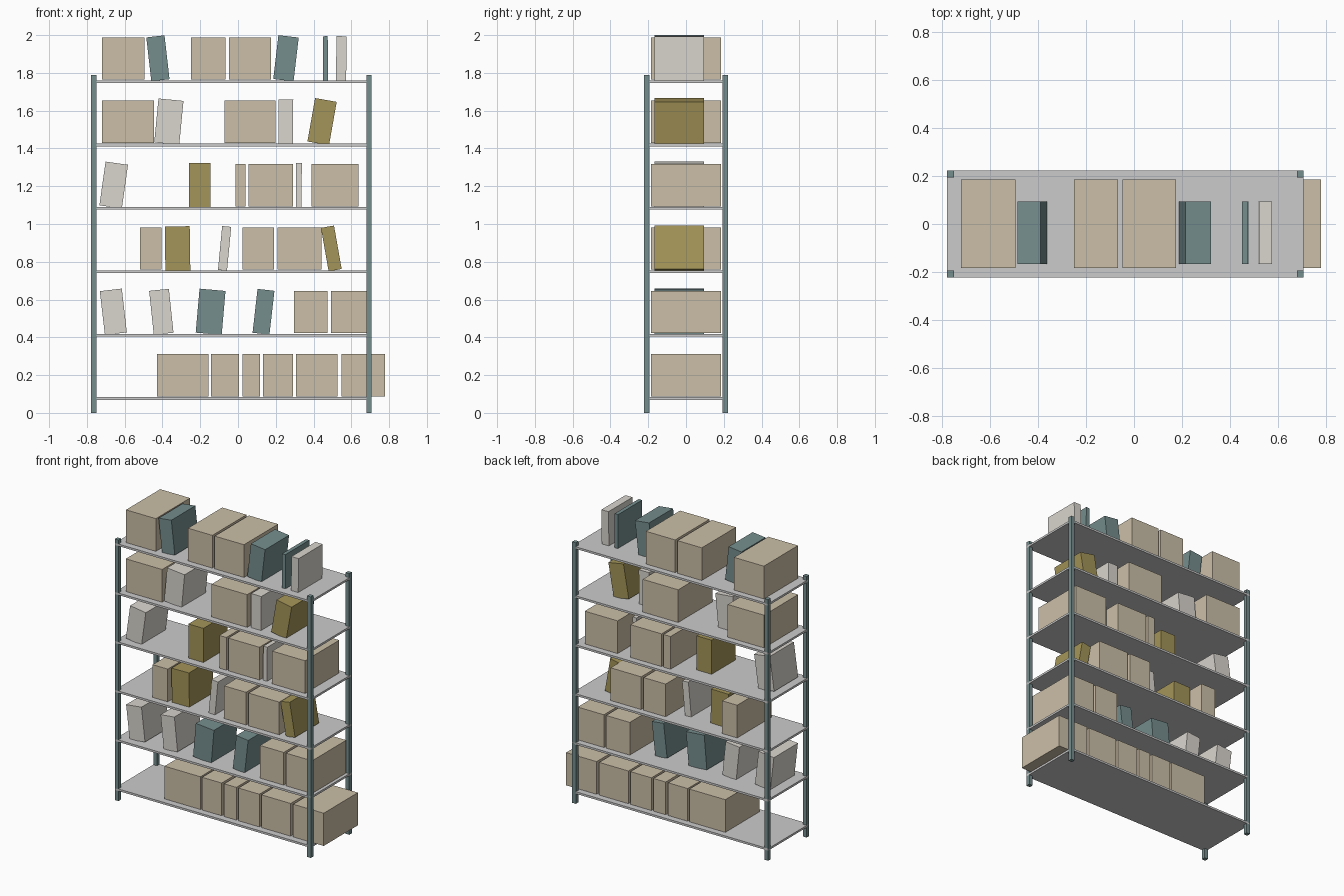
import bpy
from math import radians

if "Cube" in bpy.data.objects:
    bpy.data.objects.remove(bpy.data.objects["Cube"])


def material(name, rgb):
    m = bpy.data.materials.new(name)
    m.diffuse_color = (*rgb, 1)
    m.use_nodes = True
    m.node_tree.nodes["Principled BSDF"].inputs["Base Color"].default_value = m.diffuse_color
    return m


MATS = {
    "steel": material("steel", (0.18, 0.27, 0.27)),
    "carton": material("carton", (0.60, 0.52, 0.39)),
    "teal": material("teal", (0.18, 0.27, 0.27)),
    "olive": material("olive", (0.37, 0.30, 0.10)),
    "pale": material("pale", (0.70, 0.67, 0.62)),
}


def block(name, centre, size, mat=None, tilt=0):
    bpy.ops.mesh.primitive_cube_add(size=1, location=centre,
                                    rotation=(0, radians(tilt), 0))
    ob = bpy.context.object
    ob.name = name
    ob.scale = size
    if mat:
        ob.data.materials.append(MATS[mat])
    return ob


X0, X1, DEPTH = -0.778, 0.707, 0.444
POST, POST_H = 0.028, 1.788
SHELF_T, FIRST_TOP, STEP = 0.014, 0.083, 0.3355

# Corner posts
for side, x in (("left", X0 + POST / 2), ("right", X1 - POST / 2)):
    for end, s in (("front", -1), ("back", 1)):
        block(f"post_{end}_{side}", (x, s * (DEPTH - POST) / 2, POST_H / 2),
              (POST, POST, POST_H), "steel")

# Cartons per shelf, bottom to top: (left x, right x)
CARTONS = [
    [(-0.428, -0.156), (-0.143, 0.005), (0.024, 0.116), (0.132, 0.291),
     (0.306, 0.528), (0.547, 0.778)],
    [(0.296, 0.475), (0.492, 0.69)],
    [(-0.518, -0.404), (0.024, 0.190), (0.209, 0.441)],
    [(-0.013, 0.040), (0.055, 0.291), (0.388, 0.637)],
    [(-0.721, -0.446), (-0.071, 0.198)],
    [(-0.720, -0.494), (-0.250, -0.066), (-0.048, 0.174)],
]

# Binders per shelf: (centre x, width, lean in degrees, colour)
BINDERS = [
    [],
    [(-0.660, 0.117, -6.6, "pale"), (-0.406, 0.105, -6, "pale"),
     (-0.145, 0.138, 5, "teal"), (0.135, 0.09, 6.5, "teal")],
    [(-0.320, 0.132, -0.8, "olive"), (-0.071, 0.048, 5.5, "pale"),
     (0.494, 0.070, -10, "olive")],
    [(-0.658, 0.120, 8, "pale"), (-0.203, 0.114, 0, "olive"),
     (0.322, 0.030, 0.5, "pale")],
    [(-0.366, 0.133, 5.5, "pale"), (0.253, 0.077, 0.5, "pale"),
     (0.445, 0.116, 10, "olive")],
    [(-0.424, 0.097, -6.5, "teal"), (0.254, 0.108, 6.7, "teal"),
     (0.463, 0.026, -0.5, "teal"), (0.547, 0.054, 0.8, "pale")],
]

CARTON_H, BINDER_H = 0.224, 0.2335

for i, (cartons, binders) in enumerate(zip(CARTONS, BINDERS)):
    top = FIRST_TOP + i * STEP
    # Shelf board
    block(f"shelf_{i}", ((X0 + X1) / 2, 0, top - SHELF_T / 2),
          (X1 - X0, DEPTH, SHELF_T))
    # Cartons standing on the board
    for j, (a, b) in enumerate(cartons):
        block(f"carton_{i}_{j}", ((a + b) / 2, 0.001, top + 0.004 + CARTON_H / 2),
              (b - a, 0.37, CARTON_H), "carton")
    # Leaning binders
    for j, (x, w, lean, col) in enumerate(binders):
        block(f"binder_{i}_{j}", (x, -0.036, top + BINDER_H / 2),
              (w, 0.26, BINDER_H), col, lean)
